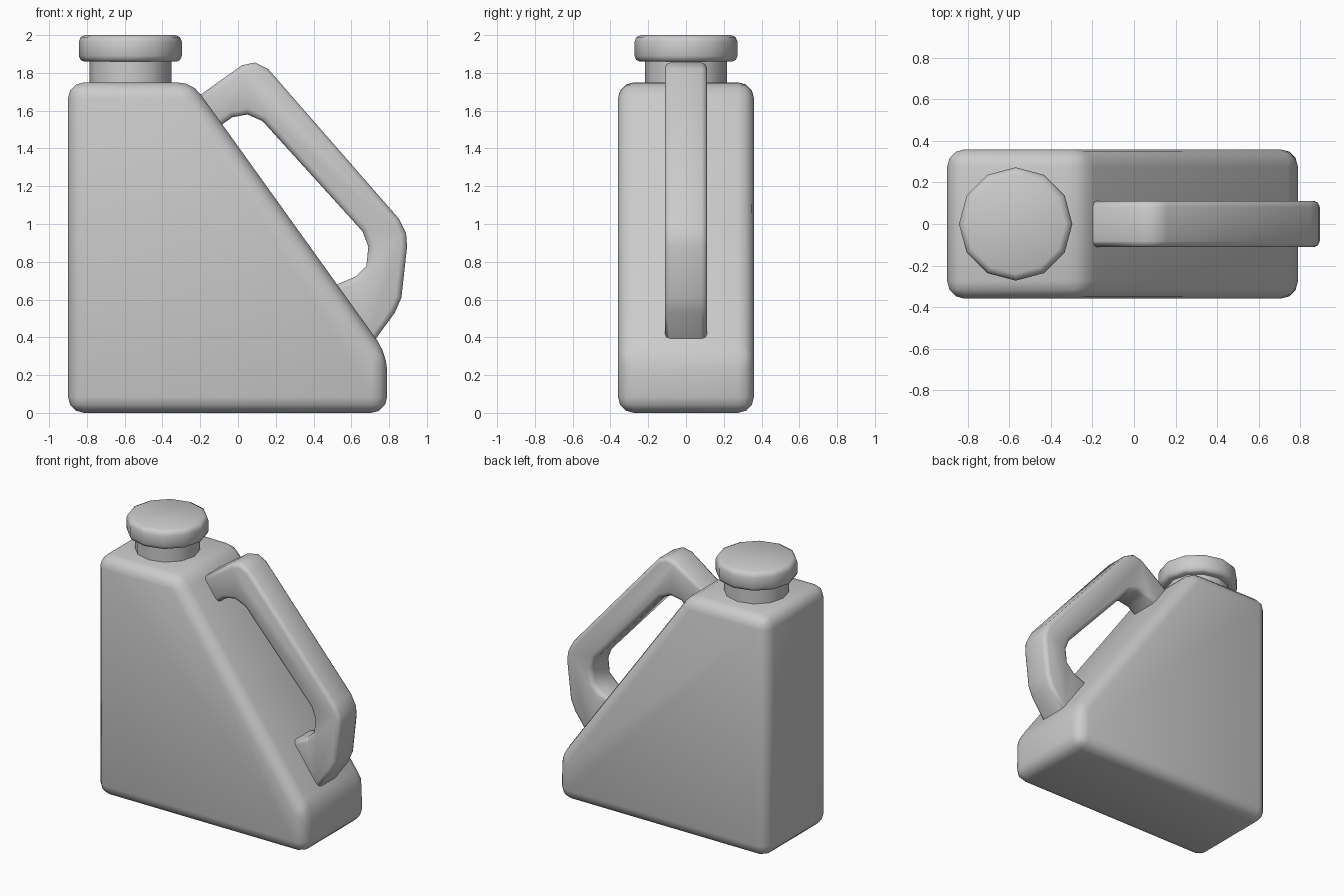
import bpy, bmesh, math
from mathutils import Vector

cube = bpy.data.objects.get("Cube")
if cube:
    bpy.data.objects.remove(cube, do_unlink=True)

grey = bpy.data.materials.new("light_grey_plastic")
grey.use_nodes = True
grey.diffuse_color = (0.6, 0.6, 0.6, 1)
grey.node_tree.nodes["Principled BSDF"].inputs["Base Color"].default_value = (0.6, 0.6, 0.6, 1)


def finish(name, bm):
    """Turn a bmesh into a smooth-shaded object."""
    bmesh.ops.recalc_face_normals(bm, faces=bm.faces)
    mesh = bpy.data.meshes.new(name)
    bm.to_mesh(mesh)
    bm.free()
    mesh.materials.append(grey)
    obj = bpy.data.objects.new(name, mesh)
    bpy.context.collection.objects.link(obj)
    bpy.ops.object.select_all(action="DESELECT")
    obj.select_set(True)
    bpy.context.view_layer.objects.active = obj
    bpy.ops.object.shade_smooth_by_angle(angle=math.radians(55))
    return obj


def extrude_profile(points, half_width):
    """Extrude a side profile (x, z) evenly across y."""
    bm = bmesh.new()
    face = bm.faces.new([bm.verts.new((x, -half_width, z)) for x, z in points])
    result = bmesh.ops.extrude_face_region(bm, geom=[face])
    moved = [v for v in result["geom"] if isinstance(v, bmesh.types.BMVert)]
    bmesh.ops.translate(bm, verts=moved, vec=(0, 2 * half_width, 0))
    return bm


def bevel(bm, edges, offset, segments):
    bmesh.ops.bevel(bm, geom=edges, offset=offset, segments=segments,
                    profile=0.5, affect="EDGES", clamp_overlap=True)


def lathe(name, profile, centre_x, sides=12):
    """Revolve (radius, z) points into a closed solid."""
    bm = bmesh.new()
    rings = []
    for r, z in profile:
        rings.append([bm.verts.new((centre_x + r * math.cos(math.tau * i / sides),
                                    r * math.sin(math.tau * i / sides), z))
                      for i in range(sides)])
    for low, high in zip(rings, rings[1:]):
        for i in range(sides):
            j = (i + 1) % sides
            bm.faces.new((low[i], low[j], high[j], high[i]))
    bm.faces.new(rings[0])
    bm.faces.new(rings[-1])
    return finish(name, bm)


# Body: wedge-shaped can with rounded edges
bm = extrude_profile([(-0.9, 0), (0.79, 0), (0.79, 0.31), (-0.243, 1.75), (-0.9, 1.75)], 0.36)
bevel(bm, bm.edges[:], 0.085, 3)
finish("can_body", bm)

# Neck and screw cap
lathe("neck", [(0.217, 1.70), (0.217, 1.88)], -0.57)
lathe("cap", [(0.245, 1.86), (0.263, 1.868), (0.273, 1.89),
              (0.273, 1.965), (0.263, 1.989), (0.24, 2.0)], -0.57)

# Handle: bent grip whose ends sink into the sloping side
outer = [(-0.19, 1.69), (0.02, 1.84), (0.09, 1.855), (0.16, 1.82), (0.85, 1.03),
         (0.89, 0.95), (0.895, 0.88), (0.865, 0.61), (0.83, 0.53), (0.74, 0.38)]
inner = [(0.52, 0.69), (0.62, 0.72), (0.68, 0.78), (0.69, 0.88), (0.66, 0.96),
         (0.13, 1.545), (0.05, 1.58), (-0.03, 1.565), (-0.08, 1.53)]
sink = Vector((-0.04, -0.028))
for run in (outer, inner):
    run[0] = tuple(Vector(run[0]) + sink)
    run[-1] = tuple(Vector(run[-1]) + sink)
bm = extrude_profile(outer + inner, 0.112)
rims = [e for e in bm.edges if abs(e.verts[0].co.y - e.verts[1].co.y) < 0.001]
bevel(bm, rims, 0.03, 2)
finish("handle", bm)
